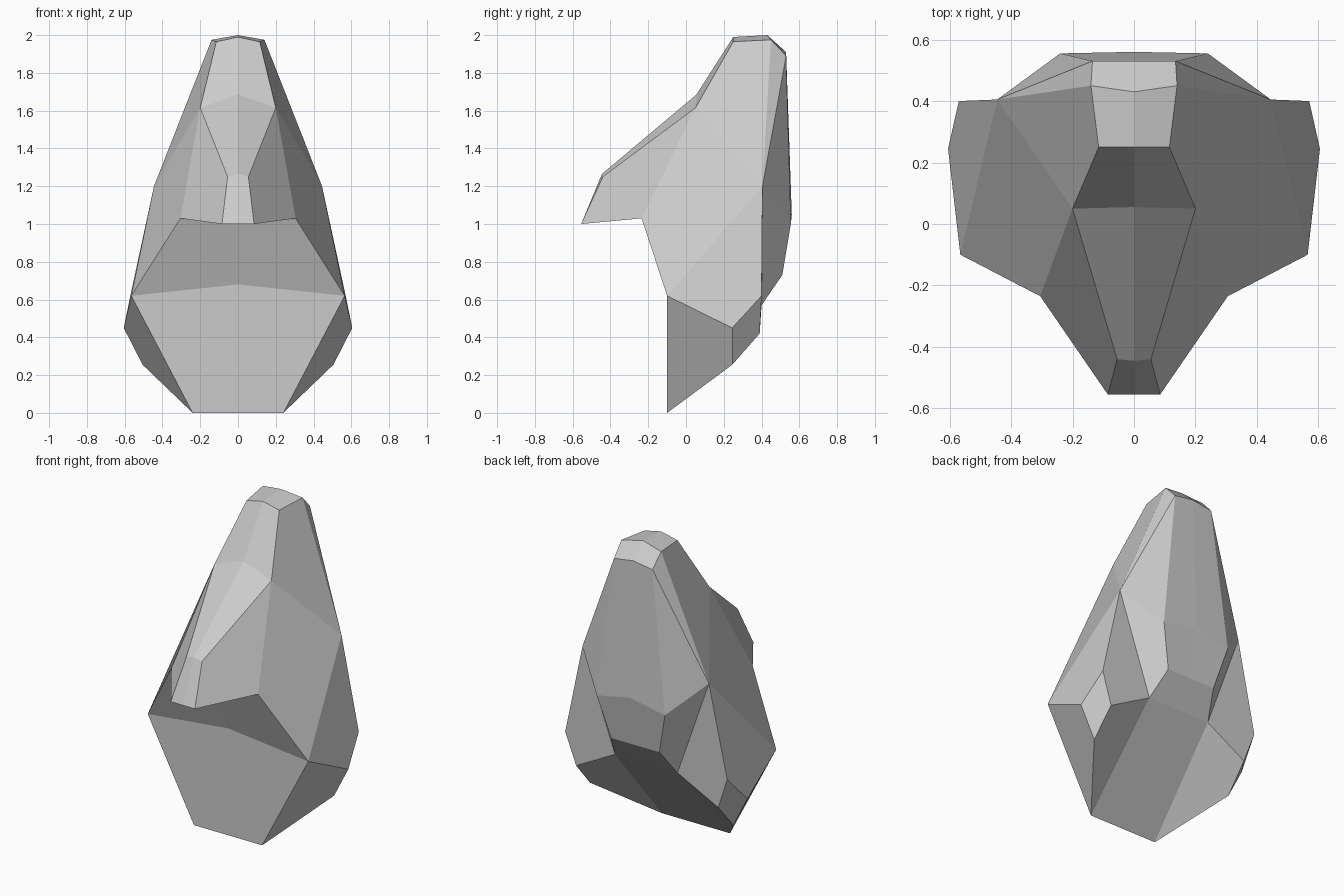
import bpy
import bmesh

cube = bpy.data.objects.get("Cube")
if cube:
    bpy.data.objects.remove(cube, do_unlink=True)

# Stone colour
stone = bpy.data.materials.new("stone_grey")
stone.use_nodes = True
grey = (0.6, 0.6, 0.6, 1)
stone.diffuse_color = grey
for node in stone.node_tree.nodes:
    if node.type == "BSDF_PRINCIPLED":
        node.inputs["Base Color"].default_value = grey

# Corners of one half of the boulder; names ending in _mid lie on the centre line
corners = {
    "foot": (0.24, -0.1, 0), "foot_mid": (0, -0.1, 0),
    "chest": (0.565, -0.1, 0.62), "chest_mid": (0, -0.1, 0.68),
    "notch": (0.305, -0.235, 1.03), "notch_mid": (0, -0.235, 1.03),
    "ledge": (0.085, -0.555, 1), "ledge_mid": (0, -0.555, 1),
    "lip": (0.055, -0.44, 1.25), "lip_mid": (0, -0.445, 1.265),
    "slope": (0.2, 0.05, 1.615), "slope_mid": (0, 0.055, 1.685),
    "brow": (0.115, 0.25, 1.965), "brow_mid": (0, 0.25, 1.99),
    "crown": (0.14, 0.45, 1.975), "crown_mid": (0, 0.43, 2),
    "nape": (0.135, 0.53, 1.89), "nape_mid": (0, 0.53, 1.91),
    "back": (0.24, 0.555, 1), "back_mid": (0, 0.56, 1.05),
    "rump": (0.17, 0.51, 0.73), "rump_mid": (0, 0.51, 0.73),
    "heel": (0.22, 0.4, 0.57), "heel_mid": (0, 0.4, 0.57),
    "shoulder": (0.445, 0.405, 1.2),
    "flank": (0.57, 0.4, 0.62),
    "hip": (0.605, 0.245, 0.45),
    "hip_low": (0.505, 0.245, 0.255),
    "heel_side": (0.5, 0.39, 0.42),
}

# Closed band of facets running round the centre line
ring = ["foot", "chest", "notch", "ledge", "lip", "slope", "brow",
        "crown", "nape", "back", "rump", "heel", "foot"]
facets = [(a, b, b + "_mid", a + "_mid") for a, b in zip(ring, ring[1:])]

# Side facets
facets += [
    ("notch", "ledge", "lip", "slope"),
    ("slope", "brow", "crown", "shoulder"),
    ("slope", "shoulder", "chest", "notch"),
    ("shoulder", "flank", "hip", "chest"),
    ("chest", "hip", "hip_low", "foot"),
    ("hip", "flank", "heel_side", "hip_low"),
    ("foot", "hip_low", "heel_side", "heel"),
    ("shoulder", "heel", "heel_side", "flank"),
    ("shoulder", "back", "rump", "heel"),
    ("shoulder", "nape", "back"),
    ("shoulder", "crown", "nape"),
]

# Whole boulder: the half plus its reflection, welded on the centre line
bm = bmesh.new()
for side in (1, -1):
    verts = {name: bm.verts.new((side * x, y, z))
             for name, (x, y, z) in corners.items()}
    for facet in facets:
        bm.faces.new([verts[name] for name in facet])
bmesh.ops.remove_doubles(bm, verts=bm.verts[:], dist=0.001)
bmesh.ops.recalc_face_normals(bm, faces=bm.faces[:])

mesh = bpy.data.meshes.new("boulder")
bm.to_mesh(mesh)
bm.free()
mesh.materials.append(stone)
boulder = bpy.data.objects.new("boulder", mesh)
bpy.context.collection.objects.link(boulder)
